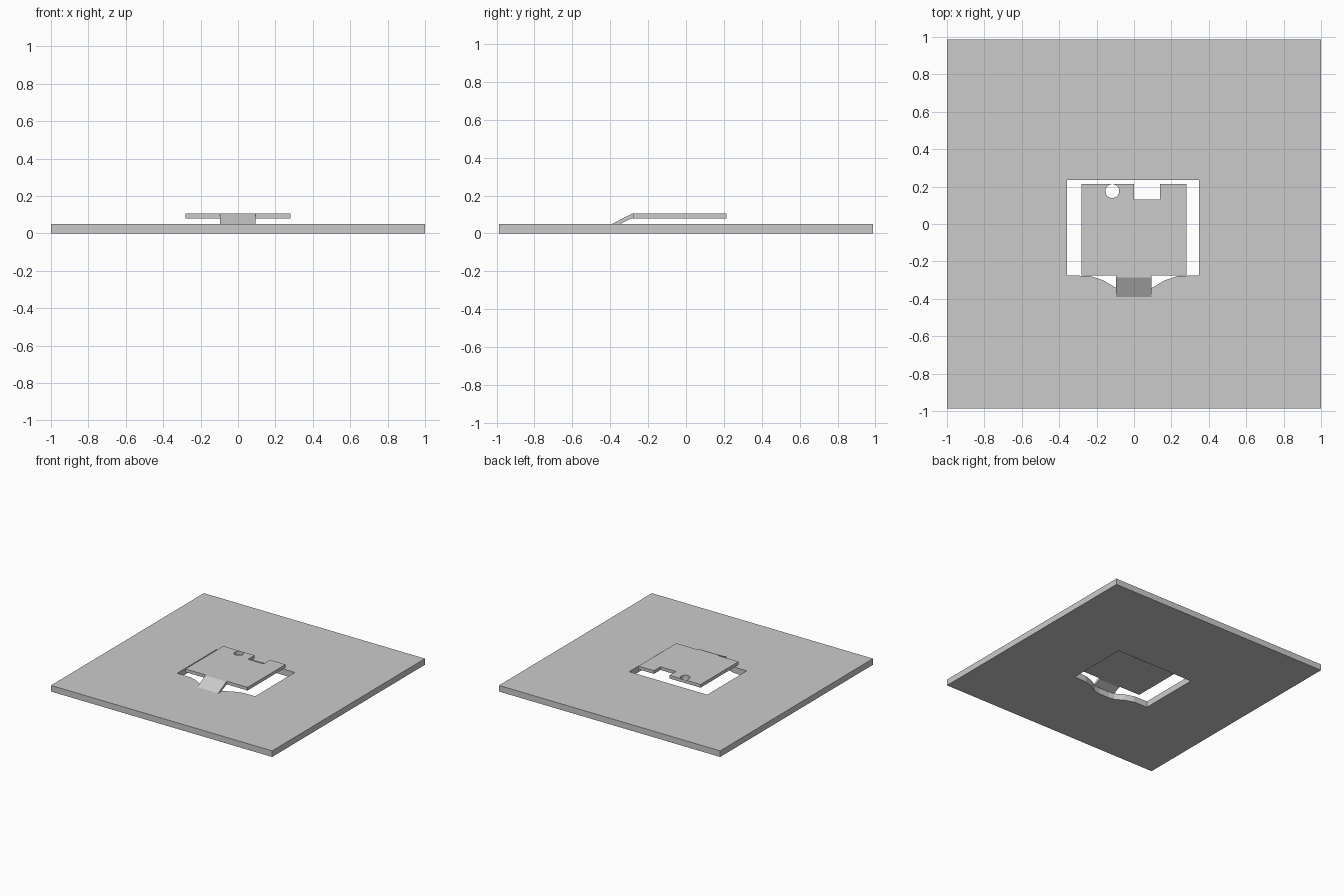
import bpy, bmesh, math

if "Cube" in bpy.data.objects:
    bpy.data.objects.remove(bpy.data.objects["Cube"])


def sheet(name, loops, z0, z1):
    """Flat sheet with holes: filled 2D outlines extruded between two heights."""
    cu = bpy.data.curves.new(name + "_outline", 'CURVE')
    cu.dimensions = '2D'
    cu.fill_mode = 'BOTH'
    cu.extrude = (z1 - z0) / 2
    for pts in loops:
        sp = cu.splines.new('POLY')
        sp.points.add(len(pts) - 1)
        for p, (x, y) in zip(sp.points, pts):
            p.co = (x, y, 0, 1)
        sp.use_cyclic_u = True
    ob = bpy.data.objects.new(name + "_curve", cu)
    bpy.context.collection.objects.link(ob)
    me = bpy.data.meshes.new_from_object(ob.evaluated_get(bpy.context.evaluated_depsgraph_get()))
    bpy.data.objects.remove(ob)
    bm = bmesh.new()
    bm.from_mesh(me)
    bmesh.ops.remove_doubles(bm, verts=bm.verts, dist=1e-5)
    bmesh.ops.translate(bm, verts=bm.verts, vec=(0, 0, (z0 + z1) / 2))
    bmesh.ops.recalc_face_normals(bm, faces=bm.faces)
    for f in bm.faces:
        f.smooth = False
    bm.to_mesh(me)
    bm.free()
    me.name = name
    out = bpy.data.objects.new(name, me)
    bpy.context.collection.objects.link(out)
    return out


# Base plate with the window the flap was cut from
half = [(0.235, -0.278), (0.16, -0.303), (0.095, -0.342), (0.05, -0.35)]
window = [(-0.357, 0.236), (-0.357, -0.275)]
window += [(-x, y) for x, y in half] + half[::-1]
window += [(0.348, -0.275), (0.348, 0.236)]
plate = [(-1, -0.987), (1, -0.987), (1, 0.987), (-1, 0.987)]
sheet("base_plate", [plate, window], 0, 0.05)

# Raised flap with notch and round hole
flap = [(-0.282, -0.276), (0.28, -0.276), (0.28, 0.214), (0.14, 0.214),
        (0.14, 0.13), (0, 0.13), (0, 0.214), (-0.282, 0.214)]
hole = [(-0.116 + 0.037 * math.cos(a), 0.176 + 0.037 * math.sin(a))
        for a in (math.tau * i / 32 for i in range(32))]
sheet("raised_flap", [flap, hole], 0.079, 0.105)

# Sloping tongue joining plate and flap
profile = [(-0.39, 0.05), (-0.285, 0.105), (-0.276, 0.105),
           (-0.276, 0.079), (-0.29, 0.079), (-0.347, 0.05)]
bm = bmesh.new()
face = bm.faces.new([bm.verts.new((-0.096, y, z)) for y, z in profile])
ext = bmesh.ops.extrude_face_region(bm, geom=[face])
bmesh.ops.translate(bm, vec=(0.19, 0, 0),
                    verts=[v for v in ext["geom"] if isinstance(v, bmesh.types.BMVert)])
bmesh.ops.recalc_face_normals(bm, faces=bm.faces)
me = bpy.data.meshes.new("bent_tongue")
bm.to_mesh(me)
bm.free()
bpy.context.collection.objects.link(bpy.data.objects.new("bent_tongue", me))
